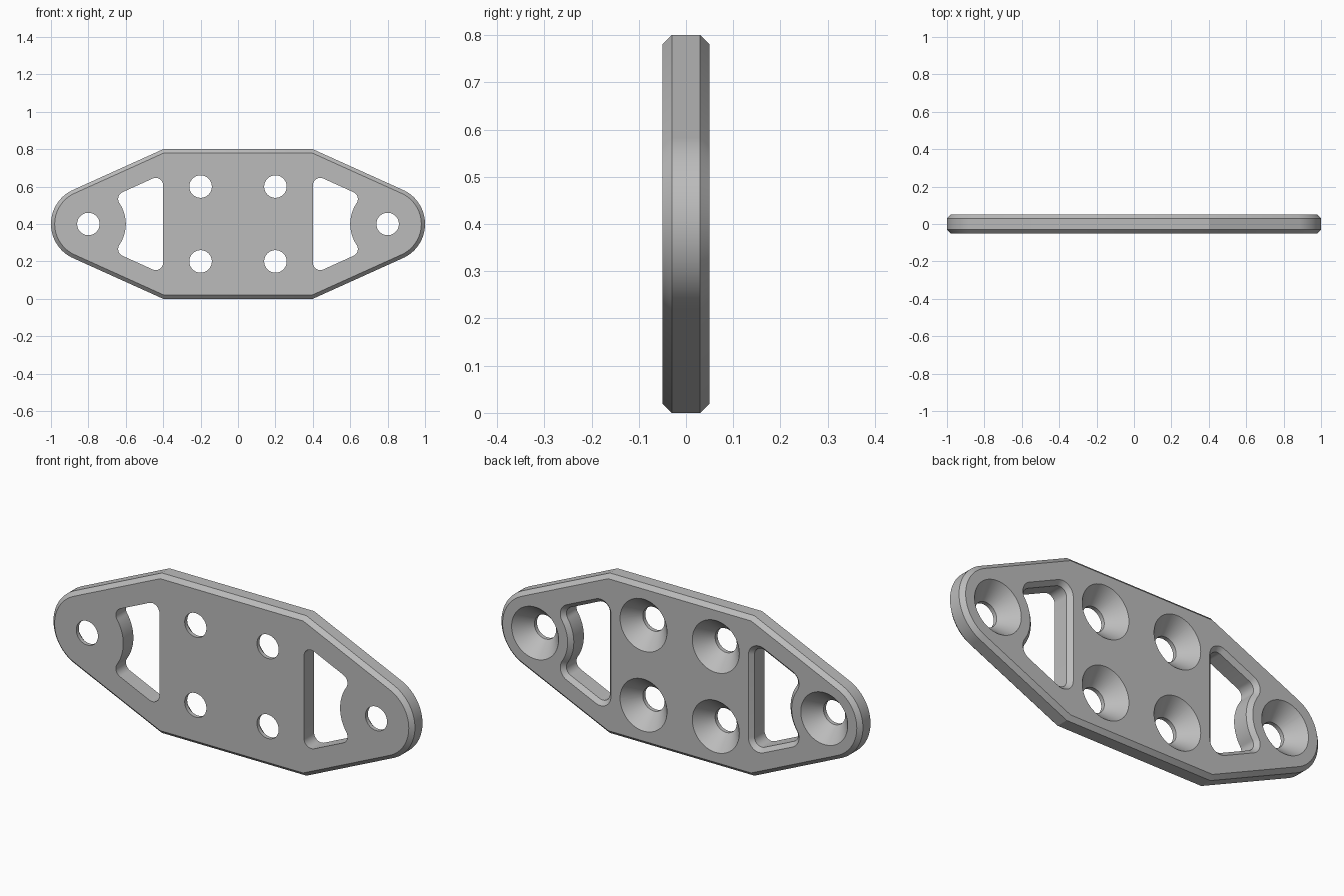
import bpy, bmesh
from math import sin, cos, tan, pi, radians, asin, atan2, sqrt, hypot

if "Cube" in bpy.data.objects:
    bpy.data.objects.remove(bpy.data.objects["Cube"], do_unlink=True)

HALF = 0.05          # half thickness
BEVEL = 0.02         # chamfer size
MID = 0.4            # height of the plate's centre line
PIVOT = 0.8          # x of the end holes
END_R = 0.2          # radius of the rounded ends
# Slope of the tapered edges, tangent to the rounded ends
SLOPE = asin(END_R / hypot(MID, MID)) - radians(45)
DIR = (cos(SLOPE), sin(SLOPE))
NORMAL = (-sin(SLOPE), cos(SLOPE))
NORMAL_ANGLE = SLOPE + pi / 2


def arc(cx, cz, r, a0, a1, steps):
    return [(cx + r * cos(a0 + (a1 - a0) * i / steps),
             cz + r * sin(a0 + (a1 - a0) * i / steps)) for i in range(steps + 1)]


def outline(inset):
    """Plate outline, moved inwards by inset."""
    corner_x = MID + inset * tan(SLOPE / 2)
    end = arc(PIVOT, 0, END_R - inset, -NORMAL_ANGLE, NORMAL_ANGLE, 48)
    right = [(corner_x, inset - MID)] + end + [(corner_x, MID - inset)]
    return right + [(-x, -z) for x, z in right]


def window(grow, side):
    """Rounded window beside an end boss, enlarged by grow."""
    fillet = 0.04 + grow
    boss = END_R - grow
    edge = 0.08 + grow                  # taper line's distance from the pivot
    level = edge - fillet
    along = -sqrt((boss + fillet) ** 2 - level ** 2)
    cx = PIVOT + along * DIR[0] + level * NORMAL[0]
    cz = along * DIR[1] + level * NORMAL[1]
    to_boss = atan2(-cz, PIVOT - cx)
    inner_x = MID - grow + fillet
    inner_z = (level - (inner_x - PIVOT) * NORMAL[0]) / NORMAL[1]
    boss_arc = arc(PIVOT, 0, boss, pi, pi + to_boss, 16)
    upper = (boss_arc[:-1] + arc(cx, cz, fillet, to_boss, NORMAL_ANGLE, 14)
             + arc(inner_x, inner_z, fillet, NORMAL_ANGLE, pi, 12))
    lower = [(x, -z) for x, z in reversed(upper[1:])]
    return [(side * x, z) for x, z in upper + lower]


def circle(x, z, r):
    return [(x + px, z + pz) for px, pz in arc(0, 0, r, 0, 2 * pi, 64)[:-1]]


def loft(bm, sections):
    """Closed solid through matching outlines given as (y, points)."""
    rings = [[bm.verts.new((x, y, z + MID)) for x, z in pts] for y, pts in sections]
    for a, b in zip(rings, rings[1:]):
        for i in range(len(a)):
            j = (i + 1) % len(a)
            bm.faces.new((a[i], a[j], b[j], b[i]))
    bm.faces.new(rings[0])
    bm.faces.new(rings[-1])


def finish(bm, name):
    bmesh.ops.recalc_face_normals(bm, faces=bm.faces)
    mesh = bpy.data.meshes.new(name)
    bm.to_mesh(mesh)
    bm.free()
    obj = bpy.data.objects.new(name, mesh)
    bpy.context.collection.objects.link(obj)
    return obj


# Plate with chamfered rim on both sides
bm = bmesh.new()
rim = HALF - BEVEL
loft(bm, [(-HALF, outline(BEVEL)), (-rim, outline(0)),
          (rim, outline(0)), (HALF, outline(BEVEL))])
plate = finish(bm, "mounting_plate")

grey = bpy.data.materials.new("plain grey")
grey.use_nodes = True
colour = (0.5, 0.5, 0.5, 1)
grey.diffuse_color = colour
grey.node_tree.nodes["Principled BSDF"].inputs["Base Color"].default_value = colour
plate.data.materials.append(grey)

# Cutters: two windows chamfered at the back, six countersunk holes
bm = bmesh.new()
OVER = 0.02
for side in (-1, 1):
    loft(bm, [(-HALF - OVER, window(0, side)), (rim, window(0, side)),
              (HALF + OVER, window(BEVEL + OVER, side))])
HOLE_R, SINK_R = 0.06, 0.13
seat = -rim
flare = (SINK_R - HOLE_R) / (HALF - seat)
holes = [(s * PIVOT, 0) for s in (-1, 1)]
holes += [(sx * 0.2, sz * 0.2) for sx in (-1, 1) for sz in (-1, 1)]
for x, z in holes:
    loft(bm, [(-HALF - OVER, circle(x, z, HOLE_R)), (seat, circle(x, z, HOLE_R)),
              (HALF + OVER, circle(x, z, SINK_R + flare * OVER))])
cutter = finish(bm, "opening_cutter")
cutter.hide_render = True
cutter.data.materials.append(grey)

cut = plate.modifiers.new("openings", "BOOLEAN")
cut.operation = "DIFFERENCE"
cut.solver = "EXACT"
cut.object = cutter

bpy.ops.object.select_all(action="DESELECT")
bpy.context.view_layer.objects.active = plate
plate.select_set(True)
bpy.ops.object.modifier_apply(modifier=cut.name)
bpy.data.objects.remove(cutter, do_unlink=True)
bpy.ops.object.shade_smooth_by_angle(angle=radians(20))
